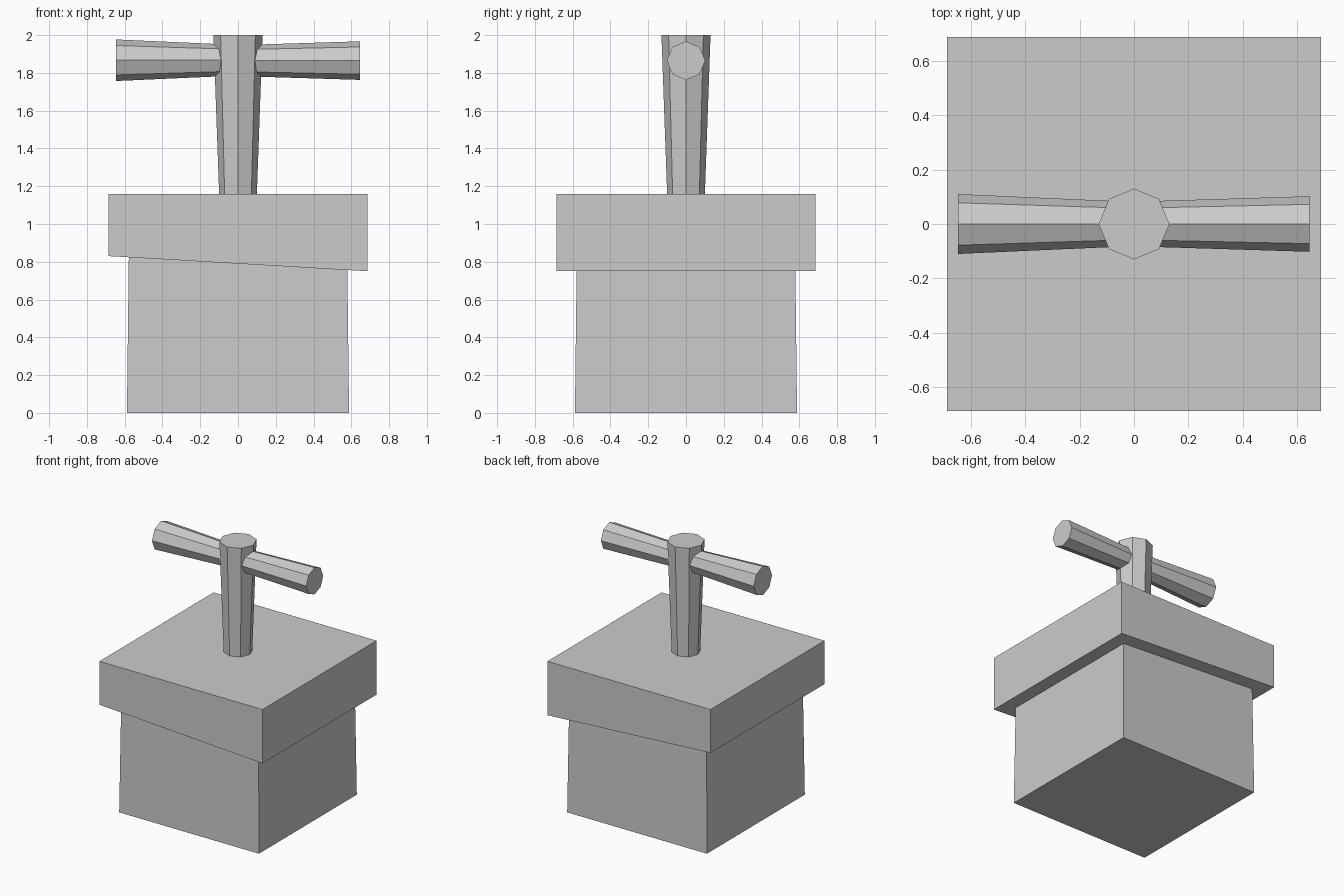
import bpy, bmesh
from math import pi
from mathutils import Matrix

cube = bpy.data.objects.get("Cube")
if cube:
    bpy.data.objects.remove(cube, do_unlink=True)

grey = bpy.data.materials.new("plain_grey")
grey.use_nodes = True
colour = (0.6, 0.6, 0.6, 1)
grey.diffuse_color = colour
grey.node_tree.nodes["Principled BSDF"].inputs["Base Color"].default_value = colour


def frustum(name, sides, r_start, r_end, length, matrix):
    """Flat-shaded tapered prism from the local origin along local z."""
    bm = bmesh.new()
    bmesh.ops.create_cone(bm, cap_ends=True, segments=sides, radius1=r_start,
                          radius2=r_end, depth=length,
                          matrix=matrix @ Matrix.Translation((0, 0, length / 2)))
    mesh = bpy.data.meshes.new(name)
    bm.to_mesh(mesh)
    bm.free()
    mesh.materials.append(grey)
    obj = bpy.data.objects.new(name, mesh)
    bpy.context.collection.objects.link(obj)
    return obj


def at(z, axis="Z", angle=0):
    return Matrix.Translation((0, 0, z)) @ Matrix.Rotation(angle, 4, axis)


# Square base block, narrowing slightly upward into the lid
root2 = 2 ** 0.5
frustum("base_block", 4, 0.588 * root2, 0.578 * root2, 0.84, at(0, "Z", pi / 4))

# Overhanging lid with a sloping underside
lid = frustum("lid", 4, 0.686 * root2, 0.686 * root2, 0.41, at(0.75, "Z", pi / 4))
for v in lid.data.vertices:
    if v.co.z < 1 and v.co.x < 0:
        v.co.z = 0.83

# Octagonal post flaring toward the top
frustum("post", 8, 0.1, 0.13, 0.84, at(1.16))

# Crossbar arms flaring outward, the right one slightly thicker
frustum("left_arm", 8, 0.082, 0.102, 0.645, at(1.865, "Y", pi / 2))
frustum("right_arm", 8, 0.081, 0.11, 0.647, at(1.867, "Y", -pi / 2))
